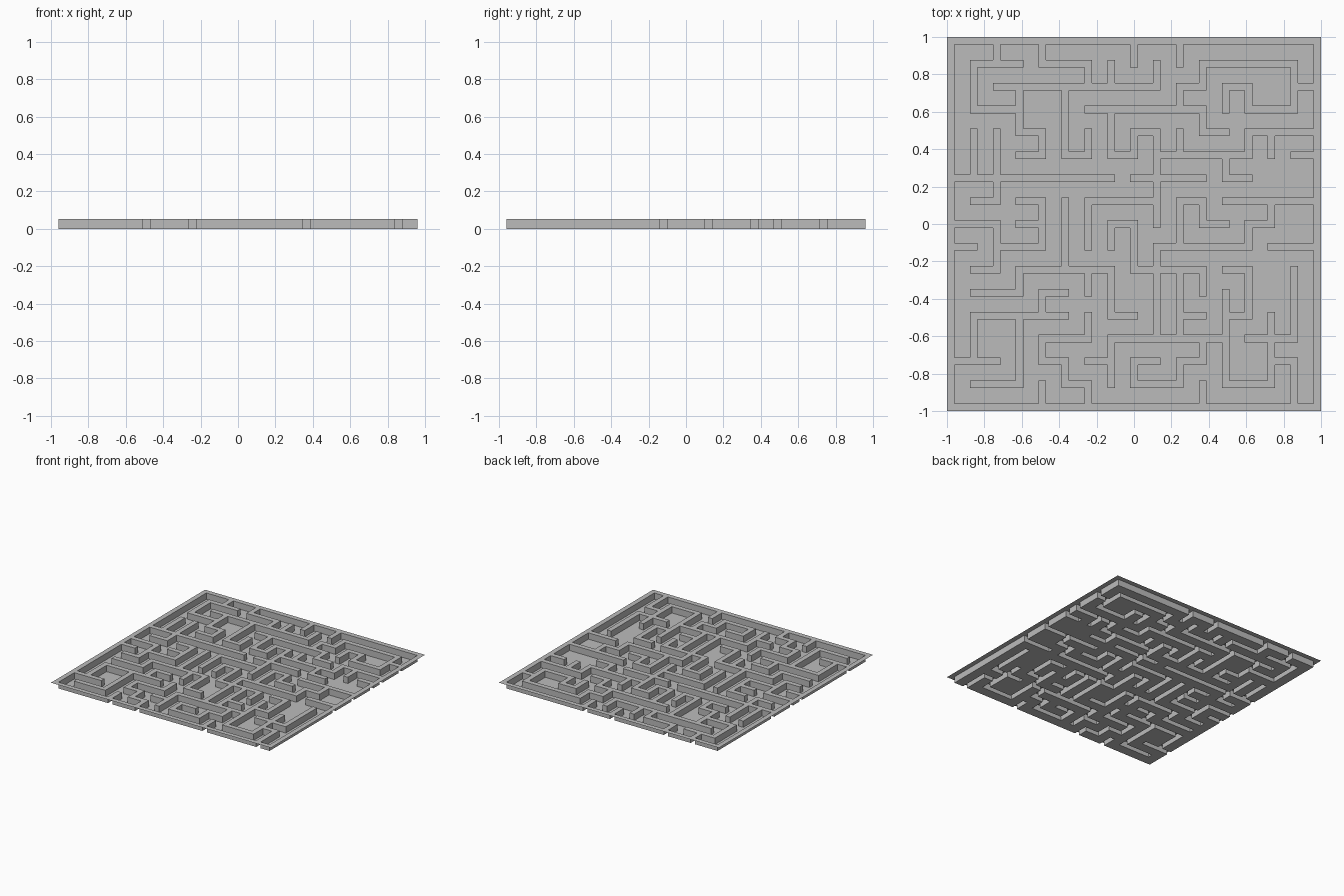
import bpy, bmesh

if "Cube" in bpy.data.objects:
    bpy.data.objects.remove(bpy.data.objects["Cube"])

N = 16                 # maze cells per side
S = 2 * N + 1          # strips per side: wall, corridor, wall ...
W = 2 / 49             # wall thickness; corridors are twice as wide
H = 0.052              # wall height
STEP = {"R": (1, 0), "L": (-1, 0), "U": (0, -1), "D": (0, 1)}
walls = set()


def wall(k, j, moves):
    """Draw a wall from post (column k, row j from the top left) along moves."""
    a, b = 2 * k, 2 * j
    walls.add((a, b))
    for m in moves:
        dx, dy = STEP[m]
        for _ in range(2):
            a, b = a + dx, b + dy
            walls.add((a, b))


# outer rim
wall(0, 0, "R" * N + "D" * N + "L" * N + "U" * N)

# upper left walls
wall(2, 0, "DLDDRR")
wall(2, 1, "R")
wall(3, 2, "DDRDL")
wall(4, 0, "DRRD")
wall(2, 2, "RRRRRRRU")
wall(5, 2, "DDDRU")
wall(7, 1, "D")
wall(7, 3, "DDRURDDDD")
wall(8, 6, "RRR")
wall(0, 6, "RRRRRRR")
for k in (1, 2):
    wall(k, 4, "DD")
wall(2, 6, "DL")

# short stubs on the top and bottom rim
for k in (8, 10):
    wall(k, 0, "D")
for k in (4, 11):
    wall(k, 16, "U")

# upper right walls
wall(6, 3, "RRRRRDR")
wall(10, 3, "URURRRRDDLLULD")
wall(15, 2, "R")
wall(10, 4, "D")
wall(9, 5, "RRRRURRR")
wall(14, 4, "D")
wall(12, 5, "DR")
wall(15, 5, "R")

# middle right walls
wall(12, 7, "RRRR")
wall(14, 7, "DLDLLLLD")
wall(10, 9, "UURDR")
wall(14, 9, "RR")

# middle left walls
wall(0, 8, "RRDDL")
wall(2, 9, "RRUUL")
wall(3, 8, "R")
wall(0, 9, "R")
wall(5, 7, "DDD")
wall(9, 7, "LLLDD")
wall(7, 9, "URDDRRRD")

# lower left walls
wall(1, 11, "RRURRRRDDR")
wall(6, 10, "D")
wall(0, 14, "RR")
wall(1, 14, "UURRRR")
wall(4, 12, "UR")
wall(3, 12, "DDDLL")
wall(6, 16, "ULULURRU")

# lower right walls
for k in (9, 10):
    wall(k, 10, "DDD")
wall(10, 12, "R")
wall(7, 13, "RRRRR")
wall(7, 13, "DD")
wall(6, 14, "R")
wall(11, 13, "DLDLLUR")
wall(12, 11, "DDDDRRUUU")
wall(12, 12, "RUUL")
wall(13, 13, "RRUUU")
wall(14, 14, "RDD")

# strip borders
edge = [-1.0]
for i in range(S):
    edge.append(edge[-1] + (W if i % 2 == 0 else 2 * W))

bm = bmesh.new()
cache = {}


def vert(i, j, z):
    key = (i, j, z)
    if key not in cache:
        cache[key] = bm.verts.new((edge[i], -edge[j], z))
    return cache[key]


def quad(points, flip=False):
    vs = [vert(*p) for p in points]
    bm.faces.new(vs[::-1] if flip else vs)


for a in range(S):
    for b in range(S):
        up = (a, b) in walls
        z = H if up else 0.0
        # wall top or corridor floor
        quad([(a, b + 1, z), (a + 1, b + 1, z), (a + 1, b, z), (a, b, z)])
        # upright side towards the next column
        if a + 1 < S and ((a + 1, b) in walls) != up:
            quad([(a + 1, b + 1, 0.0), (a + 1, b, 0.0),
                  (a + 1, b, H), (a + 1, b + 1, H)], not up)
        # upright side towards the next row
        if b + 1 < S and ((a, b + 1) in walls) != up:
            quad([(a, b + 1, 0.0), (a + 1, b + 1, 0.0),
                  (a + 1, b + 1, H), (a, b + 1, H)], not up)

mesh = bpy.data.meshes.new("maze")
bm.to_mesh(mesh)
bm.free()

grey = bpy.data.materials.new("plain_grey")
grey.diffuse_color = (0.5, 0.5, 0.5, 1)
grey.use_nodes = True
grey.node_tree.nodes["Principled BSDF"].inputs["Base Color"].default_value = grey.diffuse_color
mesh.materials.append(grey)
bpy.context.collection.objects.link(bpy.data.objects.new("maze", mesh))
